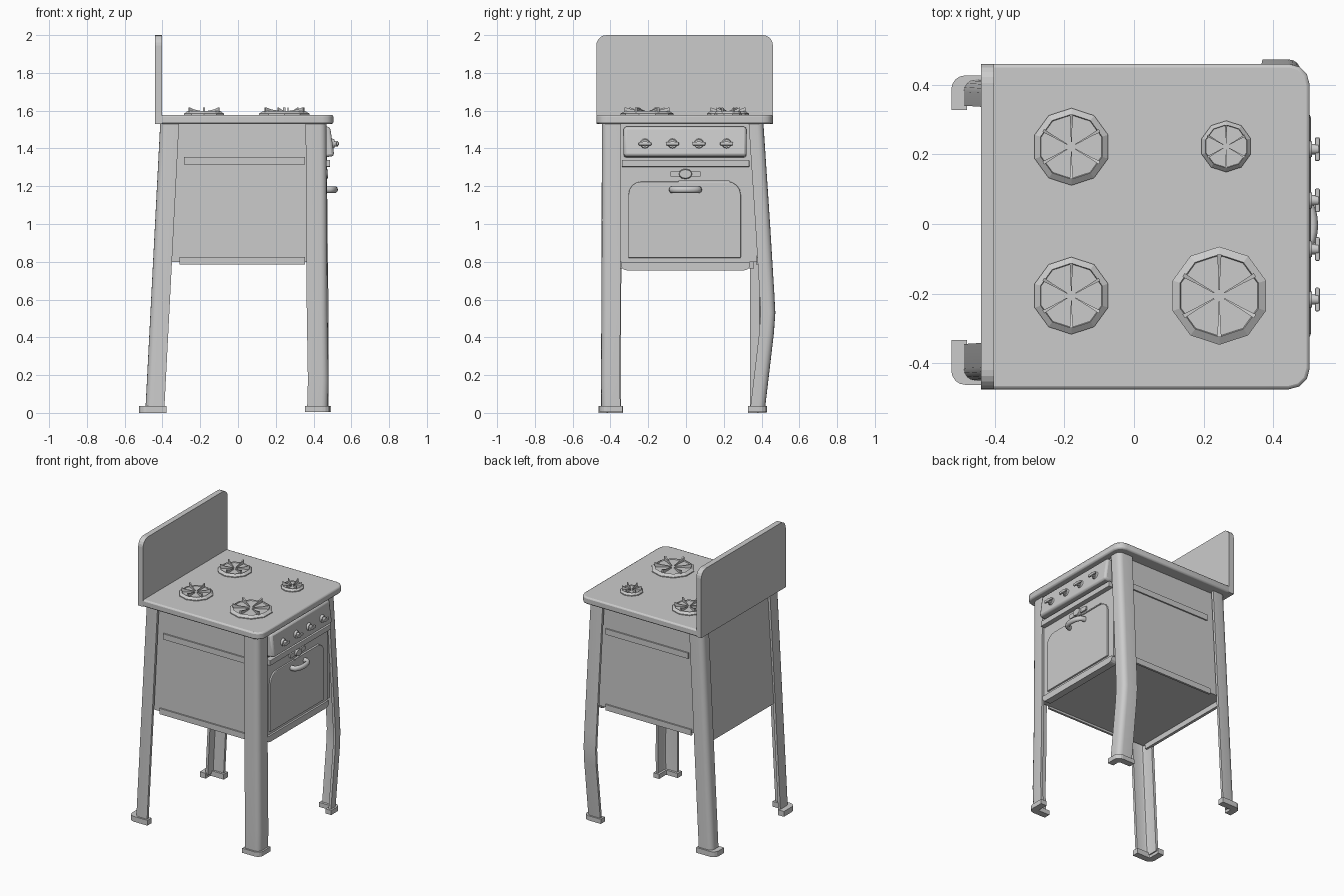
import bpy, bmesh, math
from mathutils import Vector
from math import sin, cos, pi, radians

if "Cube" in bpy.data.objects:
    bpy.data.objects.remove(bpy.data.objects["Cube"])


def finish(name, bm, bevel=0, smooth=None, segs=2):
    bmesh.ops.recalc_face_normals(bm, faces=bm.faces[:])
    me = bpy.data.meshes.new(name)
    bm.to_mesh(me)
    bm.free()
    ob = bpy.data.objects.new(name, me)
    bpy.context.collection.objects.link(ob)
    if bevel:
        m = ob.modifiers.new("bevel", 'BEVEL')
        m.width, m.segments, m.limit_method = bevel, segs, 'ANGLE'
        m.angle_limit = radians(50)
    if smooth:
        bpy.ops.object.select_all(action='DESELECT')
        ob.select_set(True)
        bpy.context.view_layer.objects.active = ob
        bpy.ops.object.shade_smooth_by_angle(angle=radians(smooth))
    return ob


def loft(name, rings, **kw):
    """Skin equal-length closed rings and cap both ends."""
    bm = bmesh.new()
    vs = [[bm.verts.new(p) for p in r] for r in rings]
    n = len(rings[0])
    for a, b in zip(vs, vs[1:]):
        for i in range(n):
            bm.faces.new((a[i], a[(i + 1) % n], b[(i + 1) % n], b[i]))
    bm.faces.new(vs[0])
    bm.faces.new(vs[-1][::-1])
    return finish(name, bm, **kw)


def prism(name, pts, axis, lo, hi, **kw):
    """Extrude a 2D outline along an axis."""
    put = {'x': lambda a, b, h: (h, a, b), 'y': lambda a, b, h: (a, h, b),
           'z': lambda a, b, h: (a, b, h)}[axis]
    return loft(name, [[put(a, b, h) for a, b in pts] for h in (lo, hi)], **kw)


def rect(a0, a1, b0, b1, r=(0, 0, 0, 0), steps=3):
    """Rectangle outline; radii for corners a1b1, a0b1, a0b0, a1b0."""
    pts = []
    for k, (a, b, sa, sb) in enumerate(((a1, b1, -1, -1), (a0, b1, 1, -1),
                                        (a0, b0, 1, 1), (a1, b0, -1, 1))):
        if not r[k]:
            pts.append((a, b))
            continue
        for i in range(steps + 1):
            t = pi / 2 * (k + i / steps)
            pts.append((a + sa * r[k] + r[k] * cos(t), b + sb * r[k] + r[k] * sin(t)))
    return pts


def box(name, x0, x1, y0, y1, z0, z1, **kw):
    return prism(name, rect(x0, x1, y0, y1), 'z', z0, z1, **kw)


def angle_section(c, sx, sy, wx, wy, t, r):
    """Angle-iron ring with a rounded outer corner at c, opening inward."""
    arc = [(r - r * sin(a), r - r * cos(a)) for a in (0, pi / 8, pi / 4, 3 * pi / 8, pi / 2)]
    q = max(r - t, 0.008)
    uv = [(wx, 0)] + arc + [(0, wy), (t, wy), (t, t + q), (t + q * .3, t + q * .3), (t + q, t), (wx, t)]
    return [(c[0] + sx * u, c[1] + sy * v, c[2]) for u, v in uv]


# worktop and splash board
prism("worktop", rect(-.42, .505, -.475, .46, (.06, .01, .01, .06)), 'z', 1.53, 1.578,
      bevel=.01, smooth=40)
prism("splash_board", rect(-.475, .46, 1.53, 2, (.055, .055, 0, 0), 5), 'x', -.44, -.402)

# oven body with sloping back
prism("oven_body", [(-.385, 1.535), (.45, 1.535), (.45, .80), (-.43, .80)], 'y', -.415, .375)
prism("back_panel", [(-.395, 1.53), (-.375, 1.53), (-.42, .765), (-.44, .765)], 'y', -.39, .36)
for side, y0, y1 in (("right", -.425, -.41), ("left", .37, .385)):
    box(side + "_side_rail", -.285, .355, y0, y1, 1.315, 1.355)
    box(side + "_bottom_rail", -.31, .355, y0, y1, .785, .825)

# legs and feet: path points are the outer corner
legs = {
    "front_right": (1, -1, .11, .10, [(.468, -.445, 1.53), (.474, -.447, .55), (.48, -.45, .17), (.476, -.447, .02)]),
    "front_left": (1, 1, .11, .078, [(.468, .41, 1.53), (.474, .445, 1.0), (.478, .467, .64), (.479, .473, .53),
                                     (.48, .465, .42), (.48, .418, .02)]),
    "back_right": (-1, -1, .10, .105, [(-.412, -.445, 1.53), (-.49, -.45, .02)]),
    "back_left": (-1, 1, .10, .075, [(-.412, .41, 1.53), (-.49, .415, .02)]),
}
for name, (dx, dy, wx, wy, path) in legs.items():
    loft(name + "_leg", [angle_section(p, -dx, -dy, wx, wy, .018, .035) for p in path], smooth=40)
    e = .012 if dx > 0 else .035
    x, y = path[-1][0] + dx * e, path[-1][1] + dy * .012
    loft(name + "_foot", [angle_section((x, y, z), -dx, -dy, wx + e + .012, wy + .024, .045, .04)
                          for z in (.005 if dx > 0 else 0, .037)])

# control panel, rails and oven door
prism("control_panel", [(.44, 1.515), (.488, 1.515), (.51, 1.36), (.44, 1.35)], 'y', -.33, .32,
      bevel=.014, smooth=40)
box("panel_rail", .44, .488, -.34, .335, 1.302, 1.34, bevel=.004)
prism("front_ledge", rect(-.345, .34, .755, .80, (.008, .008, .03, .03)), 'x', .42, .468)
prism("door_frame", rect(-.345, .34, .80, 1.31), 'x', .44, .455)
prism("oven_door", rect(-.305, .29, .82, 1.225, (.07, .07, 0, 0), 4), 'x', .45, .466, bevel=.005)
prism("door_top_trim", rect(-.04, .23, 1.222, 1.23), 'x', .45, .47)


def disc(name, r, y, z, x0, x1, sides=12, ry=1.0, r2=None, **kw):
    rings = []
    for x, k in ((x0, r), (x1, r if r2 is None else r2)):
        rings.append([(x, y + k * ry * cos(2 * pi * i / sides), z + k * sin(2 * pi * i / sides))
                      for i in range(sides)])
    return loft(name, rings, **kw)


# door catch plate with round centre
prism("catch_bar", rect(-.085, .08, 1.25, 1.28, (.008,) * 4, 2), 'x', .45, .466)
disc("catch_disc", .028, -.003, 1.265, .45, .477, ry=1.4, r2=.023, smooth=40)

# control knobs
for i, y in enumerate((-.217, -.072, .068, .215)):
    disc(f"knob_collar_{i}", .028, y, 1.425, .495, .512, r2=.022, smooth=40)
    disc(f"knob_stem_{i}", .015, y, 1.425, .505, .53, smooth=40)
    box(f"knob_grip_{i}", .52, .534, y - .034, y + .034, 1.416, 1.434, bevel=.004)

# bowed door handle
rings = []
for i in range(13):
    t = pi * i / 12
    c = Vector((.462 + .052 * sin(t) ** .6, -.003 - .073 * cos(t), 1.182))
    n = Vector((sin(t), -cos(t), 0))
    rings.append([c + n * (.015 * cos(a)) + Vector((0, 0, .018 * sin(a)))
                  for a in (2 * pi * k / 10 for k in range(10))])
loft("door_handle", rings, smooth=50)

# burners: ten-sided sloped rims with six raised blades
for i, (x, y, r) in enumerate(((-.18, .222, .111), (.265, .223, .074), (-.18, -.206, .111), (.245, -.206, .141))):
    rings = [[(x + k * r * cos(pi / 2 + j * pi / 5), y + k * r * sin(pi / 2 + j * pi / 5), z) for j in range(10)]
             for k, z in ((1, 1.57), (1, 1.584), (.84, 1.597), (.82, 1.590))]
    loft(f"burner_{i}", rings)
    for j in range(6):
        a = pi / 2 + j * pi / 3
        d, s = Vector((cos(a), sin(a), 0)), Vector((-sin(a), cos(a), 0))
        o = Vector((x, y, 0))
        rings = []
        for k, w, top in ((.12, .012, 1.597), (.55, .025, 1.606), (.84, .045, 1.618)):
            p = o + d * (r * k)
            rings.append([p + s * (e * w * r) + Vector((0, 0, z))
                          for e, z in ((-1, 1.585), (1, 1.585), (1, top), (-1, top))])
        loft(f"burner_{i}_blade_{j}", rings)
